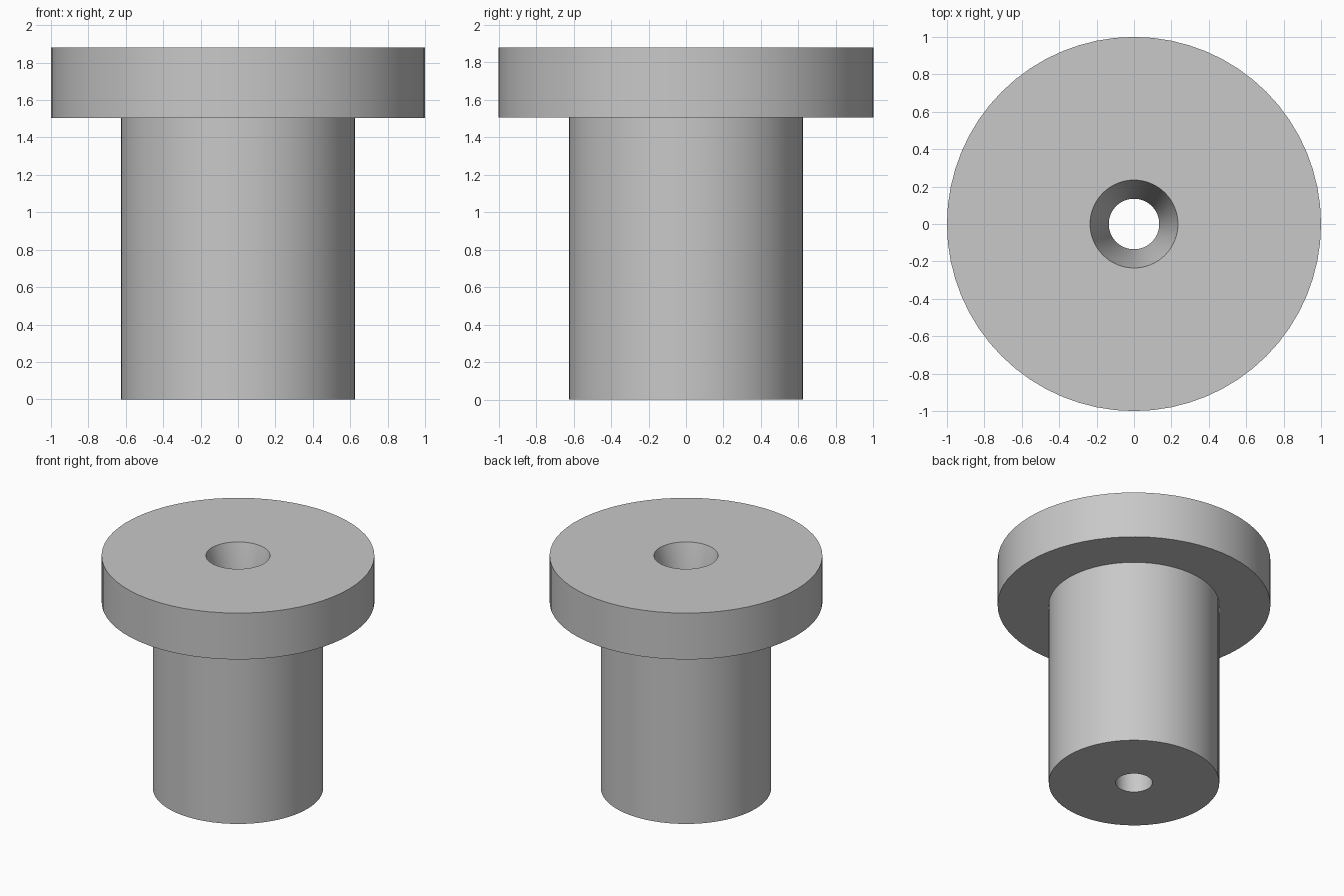
import bpy, bmesh, math

cube = bpy.data.objects.get("Cube")
if cube:
    bpy.data.objects.remove(cube, do_unlink=True)

SEGMENTS = 64

# Plain grey metal
grey = bpy.data.materials.new("light_grey")
grey.use_nodes = True
colour = (0.58, 0.58, 0.58, 1)
grey.diffuse_color = colour
grey.node_tree.nodes["Principled BSDF"].inputs["Base Color"].default_value = colour


def lathe(name, profile):
    """Revolve a closed (radius, height) profile around the z axis."""
    bm = bmesh.new()
    rings = []
    for r, z in profile:
        rings.append([bm.verts.new((r * math.cos(a), r * math.sin(a), z))
                      for a in (math.tau * i / SEGMENTS for i in range(SEGMENTS))])
    for k, ring in enumerate(rings):
        above = rings[(k + 1) % len(rings)]
        for i in range(SEGMENTS):
            j = (i + 1) % SEGMENTS
            bm.faces.new((ring[i], ring[j], above[j], above[i]))
    bmesh.ops.recalc_face_normals(bm, faces=bm.faces)
    mesh = bpy.data.meshes.new(name)
    bm.to_mesh(mesh)
    bm.free()
    mesh.materials.append(grey)
    obj = bpy.data.objects.new(name, mesh)
    bpy.context.collection.objects.link(obj)
    return obj


# Flanged bushing: shank, flange, tapered mouth and straight bore
bushing = lathe("flanged_bushing", [
    (0.135, 0), (0.625, 0), (0.625, 1.505), (1, 1.505),
    (1, 1.88), (0.235, 1.88), (0.135, 1.505)])

bpy.ops.object.select_all(action="DESELECT")
bushing.select_set(True)
bpy.context.view_layer.objects.active = bushing
bpy.ops.object.shade_smooth_by_angle(angle=math.radians(30))
